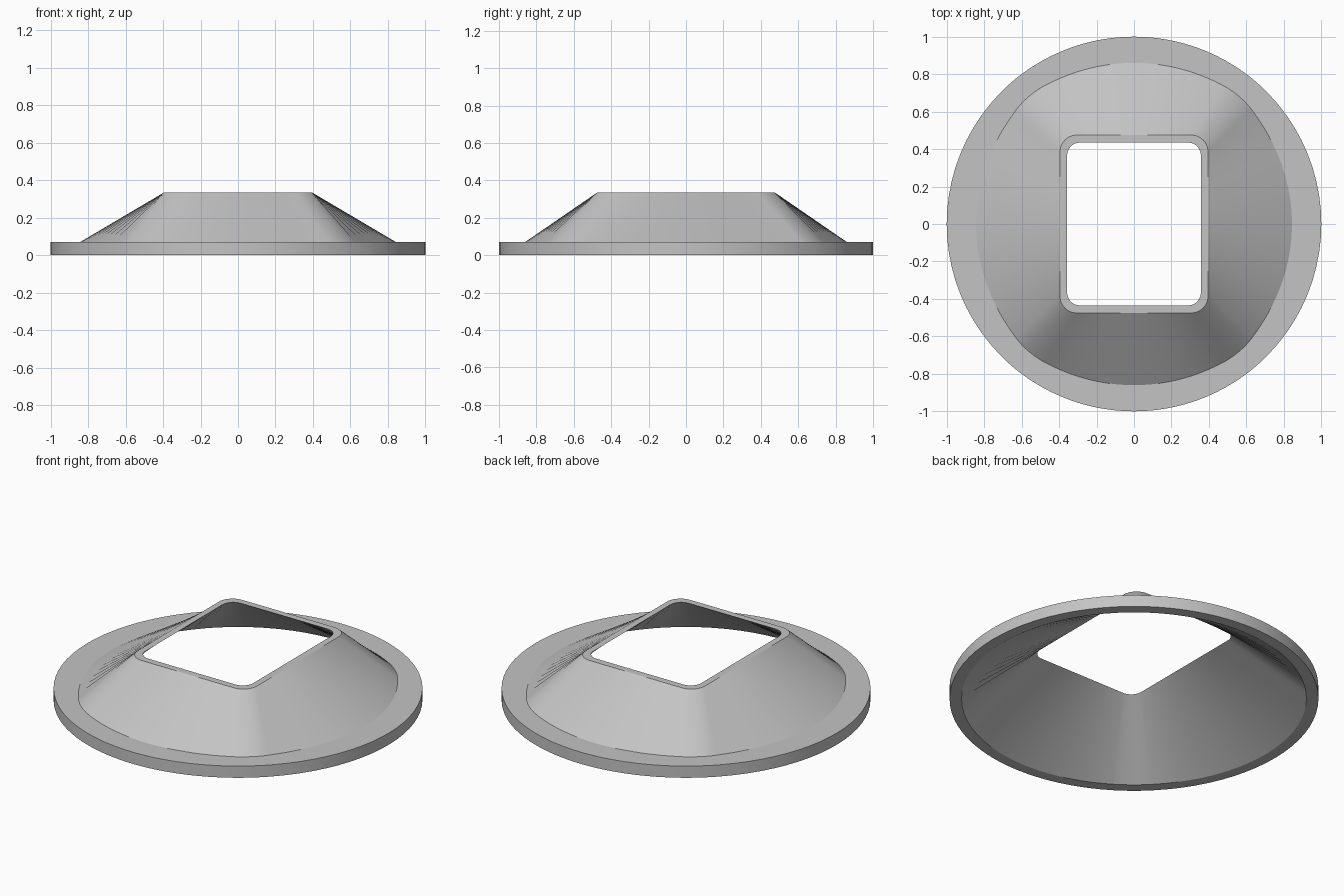
import bpy, bmesh, math

if "Cube" in bpy.data.objects:
    bpy.data.objects.remove(bpy.data.objects["Cube"])

HEIGHT, FLANGE = 0.335, 0.07
ARC, SIDE = 12, 20          # segments per rounded corner / per straight side


def rounded_rect(hx, hy, r):
    """Outline with points spread evenly by angle along each straight side."""
    pts = []
    corners = [(1, 1, 0), (-1, 1, 90), (-1, -1, 180), (1, -1, 270)]
    for sx, sy, a0 in corners:
        cx, cy = sx * (hx - r), sy * (hy - r)
        for i in range(ARC + 1):
            a = math.radians(a0 + 90 * i / ARC)
            pts.append((cx + r * math.cos(a), cy + r * math.sin(a)))
        # straight side that follows this corner
        x, y = pts[-1]
        half = math.atan2((hx - r), hy) if a0 in (0, 180) else math.atan2((hy - r), hx)
        for i in range(1, SIDE):
            k = math.tan(half * (1 - 2 * i / SIDE))
            if a0 in (0, 180):
                pts.append((sx * hy * k, y))
            else:
                pts.append((x, sy * hx * k))
    return pts


def circle_like(outline, r):
    """Circle whose points lie at the same angles as the outline."""
    return [(r * x / math.hypot(x, y), r * y / math.hypot(x, y)) for x, y in outline]


def blend(a, b, t):
    return [(p[0] + (q[0] - p[0]) * t, p[1] + (q[1] - p[1]) * t) for p, q in zip(a, b)]


top_outer = rounded_rect(0.395, 0.475, 0.09)
top_inner = rounded_rect(0.357, 0.435, 0.07)
skirt_foot = blend(circle_like(top_outer, 0.962), top_outer, FLANGE / HEIGHT)
rim = circle_like(top_outer, 1.0)

# Closed cross-section: underside, rim, flange, skirt, top lip, hollow inside
sections = [
    (circle_like(top_outer, 0.935), 0),
    (rim, 0),
    (rim, FLANGE),
    (skirt_foot, FLANGE),
    (top_outer, HEIGHT),
    (top_inner, HEIGHT),
]

bm = bmesh.new()
rings = [[bm.verts.new((x, y, z)) for x, y in pts] for pts, z in sections]
n = len(rim)
for k, ring in enumerate(rings):
    nxt = rings[(k + 1) % len(rings)]
    for i in range(n):
        j = (i + 1) % n
        bm.faces.new((ring[i], ring[j], nxt[j], nxt[i]))
bmesh.ops.recalc_face_normals(bm, faces=bm.faces)
mesh = bpy.data.meshes.new("transition_hood")
bm.to_mesh(mesh)
bm.free()

hood = bpy.data.objects.new("transition_hood", mesh)
bpy.context.collection.objects.link(hood)

grey = bpy.data.materials.new("light_grey")
grey.diffuse_color = (0.55, 0.55, 0.55, 1)
grey.use_nodes = True
grey.node_tree.nodes["Principled BSDF"].inputs["Base Color"].default_value = grey.diffuse_color
mesh.materials.append(grey)

bpy.context.view_layer.objects.active = hood
hood.select_set(True)
bpy.ops.object.shade_smooth_by_angle(angle=math.radians(25))
